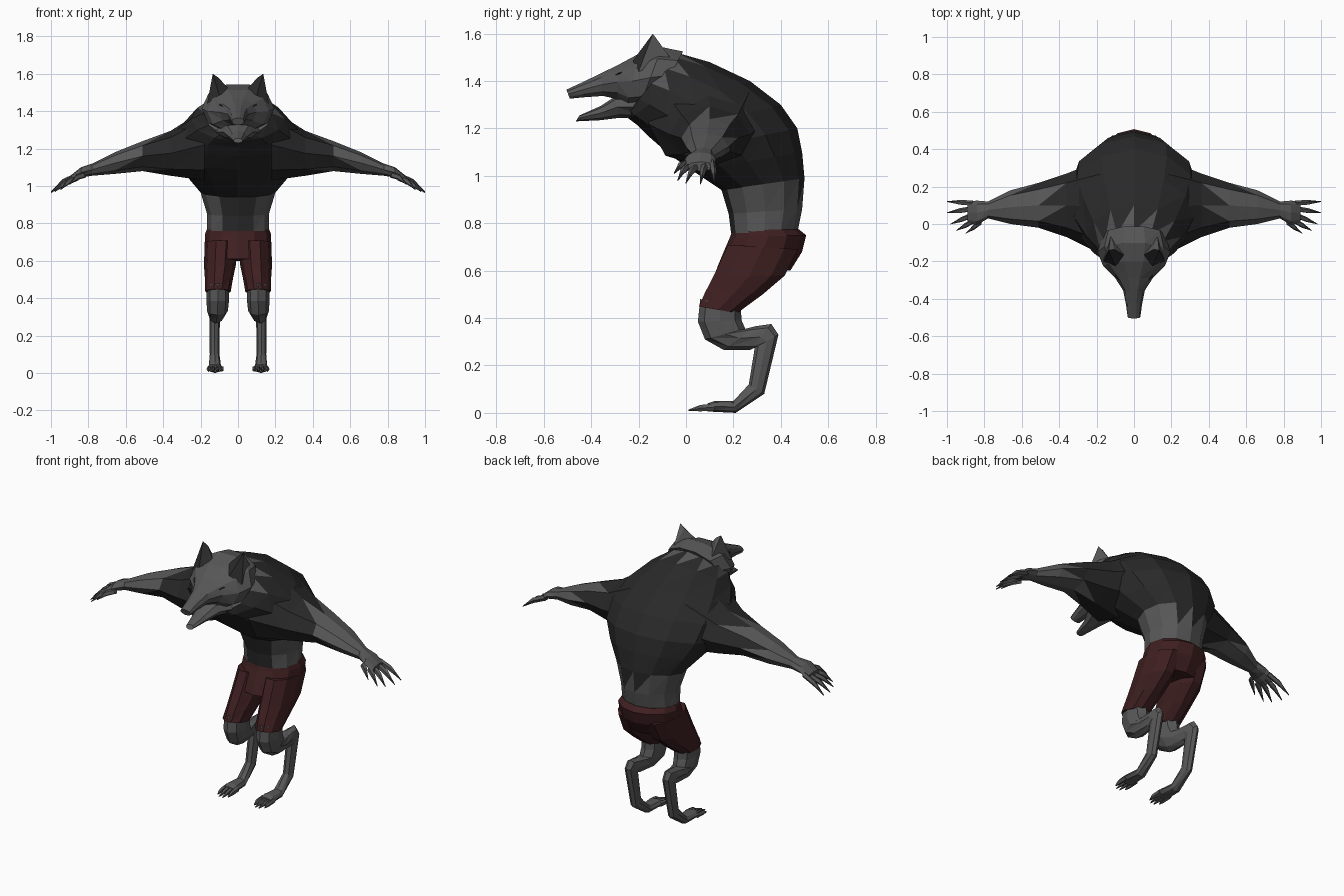
import bpy, bmesh
from math import cos, sin, pi
from mathutils import Vector

old = bpy.data.objects.get("Cube")
if old:
    bpy.data.objects.remove(old)


def material(name, rgb):
    m = bpy.data.materials.new(name)
    m.use_nodes = True
    m.diffuse_color = (*rgb, 1)
    bsdf = m.node_tree.nodes["Principled BSDF"]
    bsdf.inputs["Base Color"].default_value = (*rgb, 1)
    bsdf.inputs["Roughness"].default_value = 0.9
    return m


MATS = [material("grey_skin", (0.095, 0.095, 0.095)),
        material("dark_fur", (0.022, 0.022, 0.022)),
        material("maroon_cloth", (0.05, 0.014, 0.015)),
        material("claw_grey", (0.05, 0.048, 0.055))]
SKIN, FUR, CLOTH, CLAW = range(4)


def side(front, back, w, cx=0):
    """Ring spanning two (y, z) points of the side profile, w wide each way."""
    f, b = Vector((cx, *front)), Vector((cx, *back))
    return (f + b) / 2, Vector((w, 0, 0)), (b - f) / 2


def cross(x, y0, y1, z0, z1):
    """Ring across a limb that runs along x."""
    return (Vector((x, (y0 + y1) / 2, (z0 + z1) / 2)),
            Vector((0, (y1 - y0) / 2, 0)), Vector((0, 0, (z1 - z0) / 2)))


def loft(name, rings, colour, n=10, mirror=False):
    """Triangulated skin over rings; colour(row, j), two rows per segment."""
    bm = bmesh.new()
    rows = [[bm.verts.new(c + u * cos(2 * pi * j / n) + v * sin(2 * pi * j / n))
             for j in range(n)] for c, u, v in rings]
    pick = colour if callable(colour) else lambda row, j: colour
    for i, (lo, hi) in enumerate(zip(rows, rows[1:])):
        for j in range(n):
            k = (j + 1) % n
            bm.faces.new((lo[j], lo[k], hi[k])).material_index = pick(2 * i, j)
            bm.faces.new((lo[j], hi[k], hi[j])).material_index = pick(2 * i + 1, j)
    bm.faces.new(rows[0]).material_index = pick(0, 0)
    bm.faces.new(rows[-1]).material_index = pick(2 * len(rows) - 3, 0)
    bmesh.ops.recalc_face_normals(bm, faces=bm.faces)
    return finish(name, bm, mirror)


def finish(name, bm, mirror):
    mesh = bpy.data.meshes.new(name)
    bm.to_mesh(mesh)
    bm.free()
    for m in MATS:
        mesh.materials.append(m)
    ob = bpy.data.objects.new(name, mesh)
    bpy.context.collection.objects.link(ob)
    if mirror:
        ob.modifiers.new("Mirror", "MIRROR")
    return ob


# Hunched torso: bare waist, furred belly strip and spine, mane at the neck
def torso_colour(row, j):
    if row < 4:
        belly = j in (8, 9)
        spine = j in (2, 3) and row == 3
        return FUR if belly or spine else SKIN
    return SKIN if row == 15 and j < 6 else FUR


loft("torso", [
    side((0.19, 0.76), (0.47, 0.76), 0.165),
    side((0.18, 0.84), (0.49, 0.86), 0.165),
    side((0.15, 0.94), (0.50, 0.99), 0.20),
    side((0.03, 1.02), (0.49, 1.10), 0.28),
    side((-0.07, 1.09), (0.47, 1.20), 0.34),
    side((-0.15, 1.16), (0.40, 1.30), 0.35),
    side((-0.20, 1.21), (0.27, 1.40), 0.32),
    side((-0.24, 1.24), (0.10, 1.48), 0.25),
    side((-0.25, 1.26), (-0.04, 1.52), 0.18)], torso_colour, 12)

# Head and upper jaw
loft("head", [
    side((-0.12, 1.32), (-0.01, 1.53), 0.17),
    side((-0.20, 1.28), (-0.10, 1.55), 0.195),
    side((-0.25, 1.28), (-0.20, 1.52), 0.165),
    side((-0.29, 1.32), (-0.29, 1.47), 0.10),
    side((-0.35, 1.335), (-0.36, 1.435), 0.058),
    side((-0.43, 1.33), (-0.43, 1.40), 0.043),
    side((-0.49, 1.325), (-0.505, 1.365), 0.034)], SKIN, 10)

# Open lower jaw
loft("lower_jaw", [
    side((-0.18, 1.24), (-0.22, 1.34), 0.13),
    side((-0.28, 1.245), (-0.30, 1.335), 0.08),
    side((-0.36, 1.235), (-0.36, 1.295), 0.048),
    side((-0.465, 1.23), (-0.45, 1.255), 0.025)], SKIN, 8)

# Narrow eyes set under the brow
loft("eyes", [cross(0.05, -0.318, -0.29, 1.415, 1.425),
              cross(0.075, -0.305, -0.27, 1.41, 1.435),
              cross(0.10, -0.28, -0.25, 1.43, 1.44)], FUR, 4, True)

# Ears: pyramids with a dark inner face
bm = bmesh.new()
inner, outer, back, tip = [bm.verts.new(p) for p in (
    (0.045, -0.17, 1.515), (0.165, -0.20, 1.44), (0.125, -0.06, 1.49), (0.135, -0.14, 1.60))]
mid = bm.verts.new((0.10, -0.225, 1.485))
tip_in = bm.verts.new((0.105, -0.135, 1.58))
for verts, mat in (((mid, outer, tip), FUR), ((inner, mid, tip_in), FUR),
                   ((mid, tip, tip_in), FUR), ((outer, back, tip), SKIN),
                   ((back, inner, tip_in), SKIN), ((back, tip_in, tip), SKIN),
                   ((inner, back, outer, mid), SKIN)):
    bm.faces.new(verts).material_index = mat
bmesh.ops.recalc_face_normals(bm, faces=bm.faces)
finish("ears", bm, True)


# Arms: furred shoulder fading to bare forearm in a zigzag
def arm_colour(row, j):
    if row < 2:
        return FUR
    if row < 4:
        return SKIN if j in (1, 2, 5, 6) and row == 3 else FUR
    return FUR if row == 4 and j in (0, 4, 7) else SKIN


loft("arms", [
    cross(0.18, -0.16, 0.34, 1.03, 1.41),
    cross(0.36, -0.07, 0.27, 1.055, 1.295),
    cross(0.51, -0.02, 0.22, 1.08, 1.24),
    cross(0.66, 0.00, 0.18, 1.065, 1.18),
    cross(0.78, 0.03, 0.12, 1.055, 1.12),
    cross(0.84, -0.005, 0.125, 1.045, 1.10),
    cross(0.89, 0.005, 0.12, 1.02, 1.06)], arm_colour, 8, True)

# Clawed fingers fanning from the palm, plus a thumb
FINGERS = [((0.86, 0.11, 1.055), (1.00, 0.12, 0.97)), ((0.87, 0.08, 1.045), (1.00, 0.06, 0.965)),
           ((0.87, 0.045, 1.04), (0.98, 0.00, 0.97)), ((0.86, 0.015, 1.045), (0.95, -0.035, 0.98)),
           ((0.82, 0.01, 1.06), (0.90, -0.05, 1.01))]
for i, (a, b) in enumerate(FINGERS, 1):
    a, b = Vector(a), Vector(b)
    rings = []
    for t, r, lift in ((0, 0.015, 0), (0.5, 0.014, 0.012), (0.68, 0.009, 0.008), (1, 0.002, 0)):
        c = a.lerp(b, t) + Vector((0, 0, lift))
        rings.append((c, Vector((0, r, 0)), Vector((r * 0.5, 0, r))))
    loft(f"finger_{i}", rings, lambda row, j: CLAW if row > 3 else SKIN, 5, True)

# Shorts: seat with a flared waistband, then the two legs
loft("shorts_seat", [
    side((0.195, 0.77), (0.475, 0.775), 0.165),
    side((0.185, 0.74), (0.507, 0.75), 0.176),
    side((0.155, 0.67), (0.49, 0.68), 0.178),
    side((0.13, 0.61), (0.44, 0.60), 0.165)], CLOTH, 12)
loft("shorts_legs", [
    side((0.17, 0.71), (0.48, 0.69), 0.088, 0.09),
    side((0.105, 0.57), (0.425, 0.58), 0.085, 0.097),
    side((0.075, 0.51), (0.33, 0.50), 0.075, 0.102),
    side((0.05, 0.45), (0.22, 0.42), 0.068, 0.107)], CLOTH, 10, True)

# Backward-bent legs down to the foot
loft("legs", [
    side((0.06, 0.48), (0.23, 0.45), 0.06, 0.108),
    side((0.05, 0.385), (0.235, 0.39), 0.06, 0.108),
    side((0.08, 0.31), (0.25, 0.355), 0.056, 0.11),
    side((0.16, 0.265), (0.29, 0.365), 0.043, 0.117),
    side((0.27, 0.265), (0.36, 0.375), 0.032, 0.123),
    side((0.29, 0.275), (0.39, 0.33), 0.028, 0.125),
    side((0.265, 0.12), (0.33, 0.08), 0.026, 0.125),
    side((0.20, 0.05), (0.21, 0.00), 0.034, 0.123),
    side((0.12, 0.05), (0.11, 0.005), 0.044, 0.122),
    side((0.09, 0.04), (0.09, 0.005), 0.04, 0.122)], SKIN, 8, True)

# Toes ending in claws
for i in range(4):
    x = 0.087 + i * 0.023
    reach = 0.01 if i in (1, 2) else 0.03
    loft(f"toe_{i + 1}", [
        side((0.12, 0.008), (0.12, 0.04), 0.012, x),
        side((0.06, 0.006), (0.06, 0.034), 0.012, x),
        side((reach, 0.008), (reach, 0.014), 0.003, x)],
        lambda row, j: CLAW if row > 2 else SKIN, 5, True)
